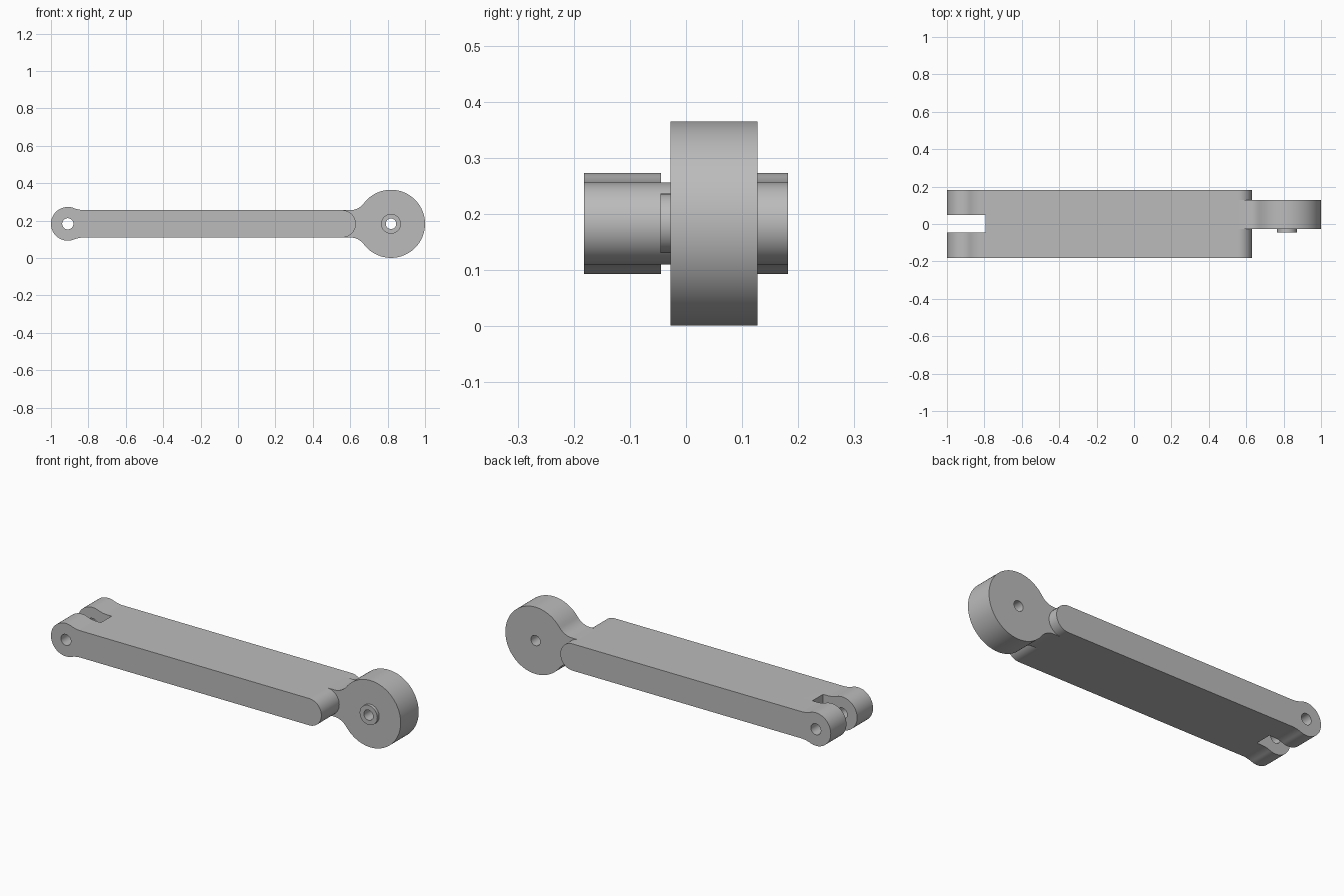
import bpy, bmesh, math
from math import sin, cos, pi

if "Cube" in bpy.data.objects:
    bpy.data.objects.remove(bpy.data.objects["Cube"], do_unlink=True)

AXIS = 0.183    # height of the arm's centre line
HALF = 0.073    # half thickness of the bar

grey = bpy.data.materials.new("plain grey")
grey.use_nodes = True
grey.diffuse_color = (0.5, 0.5, 0.5, 1)
grey.node_tree.nodes["Principled BSDF"].inputs["Base Color"].default_value = (0.5, 0.5, 0.5, 1)


def arc(cx, cz, r, start, end, n):
    return [(cx + r * cos(start + (end - start) * i / n),
             cz + r * sin(start + (end - start) * i / n)) for i in range(n + 1)]


def extrude(name, outline, y0, y1):
    """Prism from an x-z outline, running from y0 to y1."""
    bm = bmesh.new()
    face = bm.faces.new([bm.verts.new((x, y0, z + AXIS)) for x, z in outline])
    top = bmesh.ops.extrude_face_region(bm, geom=[face])["geom"]
    moved = [v for v in top if isinstance(v, bmesh.types.BMVert)]
    bmesh.ops.translate(bm, verts=moved, vec=(0, y1 - y0, 0))
    bmesh.ops.recalc_face_normals(bm, faces=bm.faces)
    mesh = bpy.data.meshes.new(name)
    bm.to_mesh(mesh)
    bm.free()
    mesh.materials.append(grey)
    obj = bpy.data.objects.new(name, mesh)
    bpy.context.collection.objects.link(obj)
    return obj


def cut(obj, cutter):
    bpy.context.view_layer.objects.active = obj
    mod = obj.modifiers.new("cut", "BOOLEAN")
    mod.operation, mod.solver, mod.object = "DIFFERENCE", "EXACT", cutter
    bpy.ops.object.modifier_apply(modifier=mod.name)
    bpy.data.objects.remove(cutter, do_unlink=True)


def cylinder(name, cx, r, y0, y1):
    return extrude(name, arc(cx, 0, r, 0, 2 * pi, 48)[:-1], y0, y1)


def rounded_eye(cx, r, root, sign):
    """Upper outline from the bar root through the fillet to the eye tip."""
    dx = abs(cx - root)
    fillet = (dx ** 2 + HALF ** 2 - r ** 2) / (2 * (r - HALF))
    turn = math.atan2(dx, HALF + fillet)
    pts = arc(0, HALF + fillet, fillet, -pi / 2, -pi / 2 + turn, 12)
    pts = [(root + sign * x, z) for x, z in pts]
    lobe = arc(0, 0, r, pi / 2 + turn, 0, 32)
    return pts + [(cx + sign * x, z) for x, z in lobe[1:]]


def mirrored(upper):
    return upper + [(x, -z) for x, z in reversed(upper[:-1])]


# Bar with a forked eye at one end and rounded lips at the other
eye = rounded_eye(-0.91, 0.09, -0.82, -1)
bar = extrude("arm_bar", mirrored(eye) + arc(0.557, 0, HALF, -pi / 2, pi / 2, 32), -0.182, 0.182)
slot = [(-1.1, -0.2), (-0.795, -0.2), (-0.795, 0.2), (-1.1, 0.2)]
cut(bar, extrude("slot_cutter", slot, -0.045, 0.047))
cut(bar, cylinder("pin_cutter", -0.91, 0.03, -0.3, 0.3))

# Round hub with a filleted neck rooted in the bar
hub_outline = [(0.557, HALF)] + rounded_eye(0.818, 0.182, 0.60, 1)
hub_outline = mirrored(hub_outline)
hub = extrude("hub", hub_outline, -0.028, 0.127)
cut(hub, cylinder("bore_cutter", 0.818, 0.028, -0.3, 0.3))

# Raised collar around the bore
collar = cylinder("hub_collar", 0.818, 0.053, -0.045, -0.028)
cut(collar, cylinder("collar_cutter", 0.818, 0.028, -0.3, 0.3))

for obj in (bar, hub, collar):
    bpy.ops.object.select_all(action="DESELECT")
    obj.select_set(True)
    bpy.context.view_layer.objects.active = obj
    bpy.ops.object.shade_smooth_by_angle(angle=math.radians(30))
